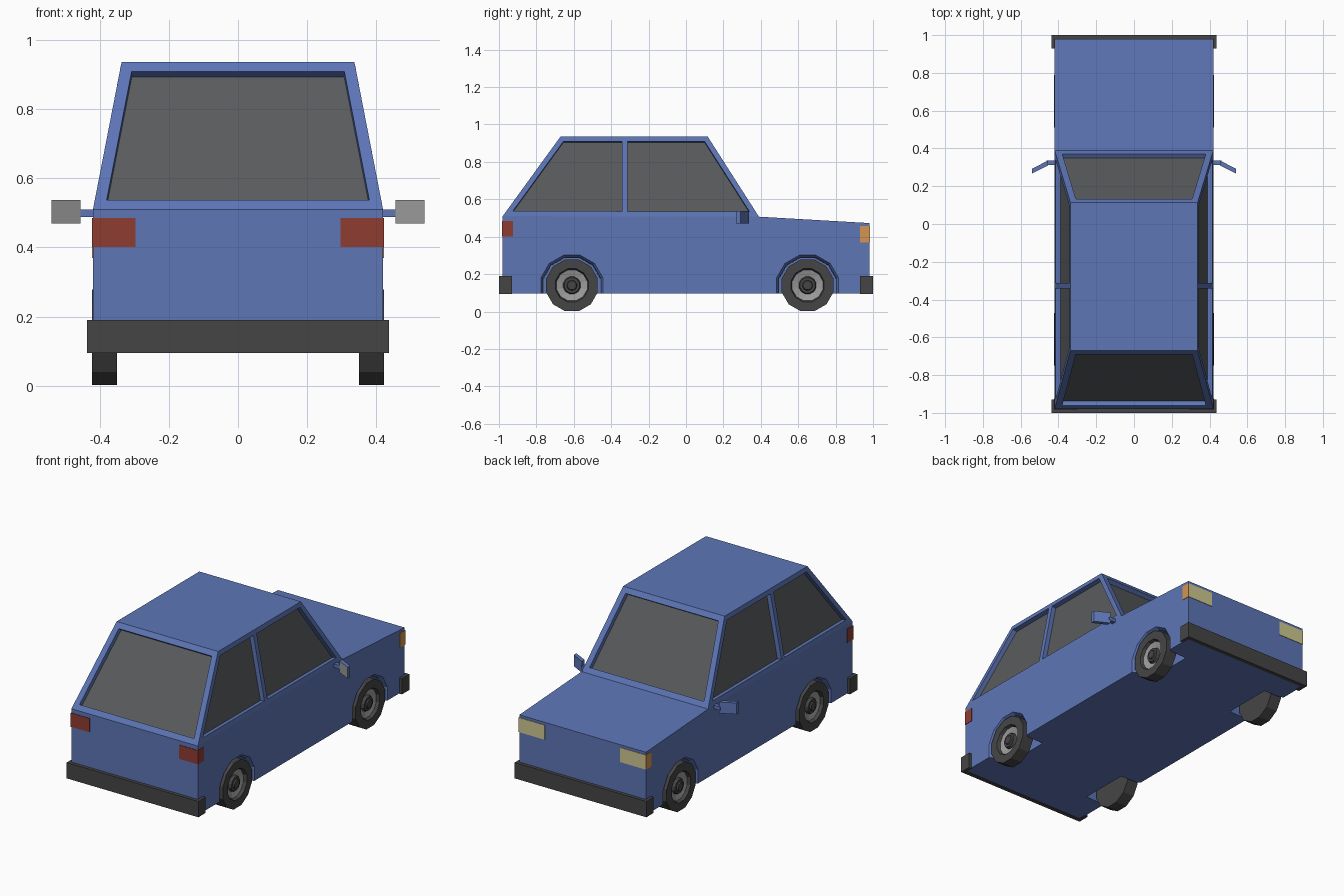
import bpy, bmesh, math
from mathutils import Vector

if "Cube" in bpy.data.objects:
    bpy.data.objects.remove(bpy.data.objects["Cube"])


def mat(name, r, g, b):
    m = bpy.data.materials.new(name)
    m.diffuse_color = (r, g, b, 1)
    m.use_nodes = True
    m.node_tree.nodes["Principled BSDF"].inputs["Base Color"].default_value = m.diffuse_color
    return m


BLUE = mat("blue_paint", 0.11, 0.18, 0.47)
GLASS = mat("dark_glass", 0.10, 0.105, 0.11)
RUBBER = mat("dark_rubber", 0.06, 0.06, 0.06)
STEEL = mat("steel", 0.33, 0.33, 0.33)
RED = mat("red_lamp", 0.27, 0.045, 0.03)
YELLOW = mat("yellow_lamp", 0.62, 0.58, 0.28)
ORANGE = mat("orange_lamp", 0.65, 0.30, 0.08)


def finish(name, bm, *mats):
    me = bpy.data.meshes.new(name)
    bm.to_mesh(me)
    bm.free()
    ob = bpy.data.objects.new(name, me)
    bpy.context.collection.objects.link(ob)
    for m in mats:
        me.materials.append(m)
    return ob


def prism(name, pts, axis, a, b, *mats):
    """Extrude a 2D outline along axis (the outline uses the other two axes in order)."""
    bm = bmesh.new()

    def ring(c):
        out = []
        for p in pts:
            co = list(p)
            co.insert(axis, c)
            out.append(bm.verts.new(co))
        return out
    lo, hi = ring(a), ring(b)
    n = len(pts)
    bm.faces.new(lo)
    bm.faces.new(hi)
    for i in range(n):
        bm.faces.new((lo[i], lo[(i + 1) % n], hi[(i + 1) % n], hi[i]))
    bmesh.ops.recalc_face_normals(bm, faces=bm.faces)
    return finish(name, bm, *mats)


def box(name, x, y, z, m):
    return prism(name, [(x[0], y[0]), (x[1], y[0]), (x[1], y[1]), (x[0], y[1])], 2, *z, m)


def lathe(name, profile, y, z, side, mats, ids, sides=12):
    """Revolve (x, radius) points about a wheel axle, one material index per band."""
    bm = bmesh.new()
    rings = []
    for x, r in profile:
        rings.append([bm.verts.new((side * x,
                                    y + r * math.cos(math.tau * (k + 0.5) / sides),
                                    z + r * math.sin(math.tau * (k + 0.5) / sides)))
                      for k in range(sides)])
    for j, (p, q) in enumerate(zip(rings, rings[1:])):
        for k in range(sides):
            f = bm.faces.new((p[k], p[(k + 1) % sides], q[(k + 1) % sides], q[k]))
            f.material_index = ids[j]
    bm.faces.new(rings[0]).material_index = ids[0]
    bm.faces.new(rings[-1]).material_index = ids[-1]
    bmesh.ops.recalc_face_normals(bm, faces=bm.faces)
    return finish(name, bm, *mats)


# Lower body with hood
body = prism("body", [(-0.98, 0.097), (0.98, 0.097), (0.98, 0.473), (0.39, 0.507), (-0.98, 0.51)],
             0, -0.42, 0.42, BLUE)

# Wheels, and the wheel wells cut into the body
AXLES = (("rear", -0.61), ("front", 0.65))
tyre = [(0.35, 0.08), (0.35, 0.143), (0.423, 0.143), (0.423, 0.092), (0.405, 0.085),
        (0.395, 0.048), (0.412, 0.042), (0.412, 0.028), (0.42, 0.024)]
for label, y in AXLES:
    for s in (-1, 1):
        lathe(f"{label}_wheel", tyre, y, 0.14, s, (RUBBER, STEEL), (0, 0, 0, 0, 1, 0, 0, 0))
        cut = lathe("wheel_well_cutter", [(0.29, 0.157), (0.40, 0.16), (0.43, 0.178)],
                    y, 0.135, s, (BLUE,), (0, 0))
        cut.hide_render = True
        mod = body.modifiers.new("well", 'BOOLEAN')
        mod.operation = 'DIFFERENCE'
        mod.solver = 'EXACT'
        mod.object = cut
        bpy.context.view_layer.objects.active = body
        bpy.ops.object.modifier_apply(modifier=mod.name)
        bpy.data.objects.remove(cut)

# Cabin: tapered block with recessed windows on four sides
bm = bmesh.new()
base = [bm.verts.new(c) for c in ((-0.42, -0.98, 0.51), (0.42, -0.98, 0.51),
                                  (0.42, 0.39, 0.507), (-0.42, 0.39, 0.507))]
roof = [bm.verts.new(c) for c in ((-0.337, -0.67, 0.937), (0.337, -0.67, 0.937),
                                  (0.337, 0.115, 0.937), (-0.337, 0.115, 0.937))]
floor = bm.faces.new(base)
bm.faces.new(roof)
walls = [bm.faces.new((base[i], base[(i + 1) % 4], roof[(i + 1) % 4], roof[i])) for i in range(4)]
bmesh.ops.recalc_face_normals(bm, faces=bm.faces)
for f, frame in zip(walls, (0.034, 0.028, 0.034, 0.028)):
    bmesh.ops.inset_individual(bm, faces=[f], thickness=frame, use_even_offset=True)
    bmesh.ops.inset_individual(bm, faces=[f], thickness=0.0005, depth=-0.027, use_even_offset=True)
    f.material_index = 1
bmesh.ops.delete(bm, geom=[floor], context='FACES_ONLY')
finish("cabin", bm, BLUE, GLASS)

# Bumpers wrapping the corners
for label, s in (("rear", -1), ("front", 1)):
    outline = [(-0.437, 0.93), (-0.437, 1.0), (0.437, 1.0), (0.437, 0.93),
               (0.415, 0.93), (0.415, 0.975), (-0.415, 0.975), (-0.415, 0.93)]
    prism(f"{label}_bumper", [(x, s * y) for x, y in outline], 2, 0.095, 0.19, RUBBER)

for s in (-1, 1):
    # Middle door pillar
    prism("door_pillar", [(s * 0.4176, 0.52), (s * 0.3395, 0.925), (s * 0.30, 0.925), (s * 0.38, 0.52)],
          1, -0.342, -0.312, BLUE)

    # Lamps
    box("tail_lamp", (s * 0.297, s * 0.423), (-0.983, -0.925), (0.402, 0.485), RED)
    box("head_lamp", (s * 0.25, s * 0.4195), (0.95, 0.983), (0.37, 0.457), YELLOW)
    box("turn_lamp", (s * 0.40, s * 0.423), (0.93, 0.982), (0.37, 0.457), ORANGE)

    # Side mirror: arm, angled housing and reflecting face
    box("mirror_arm", (s * 0.41, s * 0.462), (0.312, 0.336), (0.488, 0.51), BLUE)
    housing = prism("side_mirror", [(s * 0.456, 0.31), (s * 0.54, 0.268), (s * 0.54, 0.292), (s * 0.456, 0.336)],
                    2, 0.47, 0.538, BLUE, STEEL)
    face = min(housing.data.polygons, key=lambda p: p.normal.y)
    face.material_index = 1
